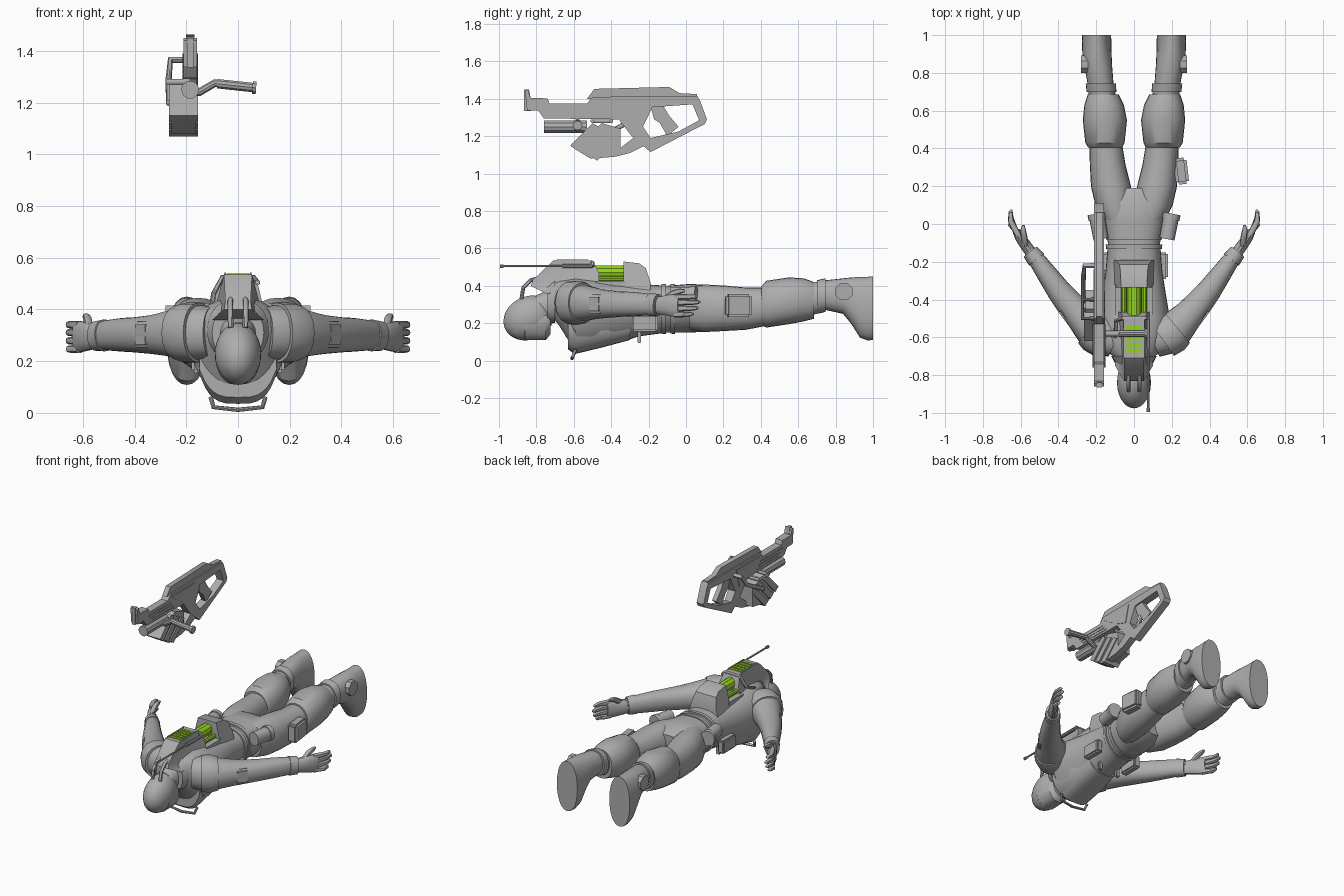
import bpy, bmesh, math
from mathutils import Vector, Matrix

def material(name, rgb):
    m = bpy.data.materials.new(name)
    m.diffuse_color = (*rgb, 1)
    return m

GREY = material("grey", (0.42, 0.42, 0.42))
GREEN = material("lime_green", (0.30, 0.66, 0.012))

def finish(ob, mat=GREY, mirror=False, angle=35):
    ob.data.materials.clear()
    ob.data.materials.append(mat)
    bpy.ops.object.select_all(action='DESELECT')
    bpy.context.view_layer.objects.active = ob
    ob.select_set(True)
    bpy.ops.object.shade_smooth_by_angle(angle=math.radians(angle))
    if mirror:
        ob.modifiers.new("mirror", 'MIRROR')
    return ob

def from_bmesh(name, bm, **kw):
    bmesh.ops.recalc_face_normals(bm, faces=bm.faces)
    me = bpy.data.meshes.new(name)
    bm.to_mesh(me)
    bm.free()
    ob = bpy.data.objects.new(name, me)
    bpy.context.collection.objects.link(ob)
    return finish(ob, **kw)

def loft(name, stations, n=20, p=2.2, flat=False, taper=0.0, **kw):
    """Skin superellipse rings; station = x, y, z, half width, half height."""
    bm = bmesh.new()
    pts = [Vector(s[:3]) for s in stations]
    rings = []
    for i, s in enumerate(stations):
        t = (pts[min(i + 1, len(pts) - 1)] - pts[max(i - 1, 0)]).normalized()
        if flat:
            t = Vector((0, 1, 0))
        side = t.cross(Vector((0, 0, 1))).normalized()
        up = side.cross(t)
        ring = []
        for k in range(n):
            a = 2 * math.pi * k / n
            c, d = math.cos(a), math.sin(a)
            u = math.copysign(abs(c) ** (2 / p), c)
            v = math.copysign(abs(d) ** (2 / p), d)
            w = u * (1 - taper * max(0, -v))
            ring.append(bm.verts.new(pts[i] + side * w * s[3] + up * v * s[4]))
        rings.append(ring)
    for r, q in zip(rings, rings[1:]):
        for k in range(n):
            bm.faces.new((r[k], r[(k + 1) % n], q[(k + 1) % n], q[k]))
    bm.faces.new(rings[0])
    bm.faces.new(rings[-1])
    return from_bmesh(name, bm, **kw)

def curve_object(name, cu, **kw):
    tmp = bpy.data.objects.new(name + "_curve", cu)
    bpy.context.collection.objects.link(tmp)
    me = bpy.data.meshes.new_from_object(tmp.evaluated_get(bpy.context.evaluated_depsgraph_get()))
    bpy.data.objects.remove(tmp)
    ob = bpy.data.objects.new(name, me)
    bpy.context.collection.objects.link(ob)
    return finish(ob, **kw)

def add_spline(cu, pts, cyclic):
    sp = cu.splines.new('POLY')
    sp.points.add(len(pts) - 1)
    for q, co in zip(sp.points, pts):
        q.co = (*co, 0, 1) if len(co) == 2 else (*co, 1)
    sp.use_cyclic_u = cyclic

def tube(name, pts, r, **kw):
    cu = bpy.data.curves.new(name, 'CURVE')
    cu.dimensions = '3D'
    cu.bevel_depth, cu.bevel_resolution, cu.use_fill_caps = r, 3, True
    add_spline(cu, pts, False)
    return curve_object(name, cu, **kw)

def prism(name, loops, cx, half, shape=None, **kw):
    """Side outline(s) in y, z pushed out along x; extra loops are holes."""
    cu = bpy.data.curves.new(name, 'CURVE')
    cu.dimensions, cu.fill_mode, cu.extrude = '2D', 'BOTH', half
    for lp in loops:
        add_spline(cu, lp, True)
    ob = curve_object(name, cu, **kw)
    ob.data.transform(Matrix(((0, 0, 1, cx), (1, 0, 0, 0), (0, 1, 0, 0), (0, 0, 0, 1))))
    if shape:
        for v in ob.data.vertices:
            v.co.x = cx + (v.co.x - cx) * shape(v.co.y, v.co.z)
    return ob

def box(name, c, s, rot_z=0, mat=GREY, mirror=False):
    bm = bmesh.new()
    bmesh.ops.create_cube(bm, size=1, matrix=Matrix.Translation(c) @ Matrix.Rotation(rot_z, 4, 'Z') @ Matrix.Diagonal((*s, 1)))
    bmesh.ops.bevel(bm, geom=bm.edges[:], offset=min(s) * 0.2, segments=2, affect='EDGES')
    return from_bmesh(name, bm, mat=mat, mirror=mirror)

def ball(name, c, s, tilt=0, **kw):
    bm = bmesh.new()
    bmesh.ops.create_uvsphere(bm, u_segments=24, v_segments=16, radius=1, matrix=Matrix.Translation(c) @ Matrix.Rotation(tilt, 4, 'X') @ Matrix.Diagonal((*s, 1)))
    return from_bmesh(name, bm, **kw)

# torso, chest armour and belt
loft("torso", [(0, -.72, .33, .08, .09), (0, -.68, .31, .14, .12), (0, -.59, .245, .185, .20),
               (0, -.5, .25, .19, .185), (0, -.38, .255, .17, .165), (0, -.25, .27, .15, .14),
               (0, -.1, .275, .138, .125), (0, .02, .28, .165, .13), (0, .12, .28, .18, .125),
               (0, .19, .28, .12, .09)], n=32, p=2.5, flat=True, taper=.25)
loft("chest_plate", [(0, -.63, .17, .15, .11), (0, -.595, .15, .15, .115), (0, -.45, .16, .145, .09),
                     (0, -.3, .18, .12, .07)], n=24, p=3.5, flat=True, taper=.3)
tube("collar_bar", [(-.105, -.59, .06), (-.095, -.605, .022), (0, -.61, .012), (.095, -.605, .022), (.105, -.59, .06)], .009)
for y in (-.07, -.12):
    loft("belt", [(0, y - .012, .277, .148, .133), (0, y + .012, .277, .15, .134)], n=32, p=2.5, flat=True, taper=.2)
box("chest_clasp", (.07, -.25, .125), (.03, .02, .06), mirror=True)

# head
loft("neck", [(0, -.8, .28, .06, .07), (0, -.68, .31, .08, .09)], flat=True)
ball("helmet", (0, -.84, .228), (.09, .14, .115), tilt=math.radians(25))
loft("face_mask", [(0, -.885, .19, .06, .06), (0, -.86, .185, .085, .076), (0, -.75, .185, .08, .076), (0, -.725, .2, .06, .06)],
     p=3, flat=True, taper=.3)
ball("visor", (0, -.895, .185), (.07, .06, .075), tilt=math.radians(25))
loft("neck_guard", [(0, -.74, .31, .10, .105), (0, -.7, .32, .12, .12)], n=24, flat=True)

# arms
loft("arm", [(.10, -.62, .31, .09, .1), (.17, -.59, .31, .105, .11), (.225, -.55, .308, .098, .098),
             (.29, -.48, .305, .08, .083), (.335, -.43, .303, .074, .075), (.40, -.35, .302, .064, .068),
             (.45, -.28, .302, .056, .065), (.51, -.195, .3, .046, .058), (.55, -.145, .295, .034, .05)], mirror=True)
loft("shoulder_pad", [(.15, -.61, .31, .108, .116), (.2, -.575, .31, .113, .116), (.23, -.55, .31, .103, .105)], mirror=True)
box("elbow_pad", (.355, -.475, .303), (.06, .09, .10), -.65, mirror=True)
loft("wrist_cuff", [(.515, -.19, .3, .05, .062), (.548, -.148, .297, .045, .058)], mirror=True)
loft("palm", [(.54, -.16, .295, .03, .045), (.575, -.11, .295, .03, .053), (.605, -.07, .295, .026, .06),
              (.625, -.035, .295, .02, .058)], n=14, mirror=True)
for i, z in enumerate((.247, .279, .311, .341)):
    k = (-.025, 0, .01, -.005)[i]
    loft("finger", [(.612, -.06, z, .016, .016), (.635, -.02, z, .017, .016), (.652, .02 + k, z, .015, .014),
                    (.653, .055 + k, z + .002, .011, .011), (.648, .066 + k, z + .003, .005, .005)], n=10, mirror=True)
loft("thumb", [(.575, -.11, .33, .016, .02), (.582, -.065, .362, .017, .017), (.587, -.03, .372, .014, .014),
               (.586, -.006, .374, .007, .008)], n=10, mirror=True)

# legs and boots
loft("thigh", [(.08, .02, .28, .085, .115), (.105, .1, .28, .1, .127), (.122, .2, .28, .106, .122),
               (.14, .32, .278, .094, .113), (.152, .45, .29, .085, .1)], n=24, flat=True, mirror=True)
loft("shin_guard", [(.153, .405, .295, .09, .105), (.154, .43, .302, .104, .125), (.154, .55, .32, .117, .125),
                    (.158, .63, .325, .105, .115), (.163, .685, .322, .082, .098)], n=24, flat=True, mirror=True)
loft("boot", [(.165, .66, .325, .072, .088), (.178, .75, .35, .069, .08), (.19, .84, .345, .074, .095),
              (.195, .885, .32, .077, .125), (.197, .93, .285, .078, .162), (.198, .97, .278, .078, .17),
              (.198, 1.0, .28, .077, .17)], n=24, flat=True, mirror=True)
loft("ankle_strap", [(.172, .7, .34, .079, .09), (.176, .745, .35, .08, .09)], n=24, flat=True, mirror=True)
prism("ankle_disc", [[(.845 + .05 * math.cos(a * math.pi / 4 + .39), .37 + .05 * math.sin(a * math.pi / 4 + .39)) for a in range(8)]],
      .262, .018, mirror=True)

# pouches and hip canisters
box("thigh_pocket", (.25, .28, .295), (.07, .14, .125), .12)
loft("hip_canister", [(.175, -.08, .35, .04, .045), (.195, .03, .35, .042, .045)], mirror=True)
loft("canister_lid", [(.194, .025, .35, .047, .05), (.2, .055, .35, .047, .05)], mirror=True)
box("waist_pouch", (.155, -.22, .2), (.05, .14, .09), mirror=True)

# backpack with green vents and power cells
prism("backpack", [[(-.83, .40), (-.82, .43), (-.71, .535), (-.5, .535), (-.465, .47), (-.465, .36), (-.75, .36)]], 0, .10,
      lambda y, z: (1 - 2.6 * max(0, z - .36)) * (1 if y > -.78 else .6))
prism("rear_pack", [[(-.335, .53), (-.25, .52), (-.215, .495), (-.19, .42), (-.19, .36), (-.335, .36)]], 0, .11,
      lambda y, z: 1 - 2.2 * max(0, z - .36))
prism("pack_bed", [[(-.48, .425), (-.32, .425), (-.32, .36), (-.48, .36)]], 0, .1)
tube("power_cell", [(0, -.49, .47), (0, -.31, .47)], .04, mat=GREEN)
tube("power_line", [(.055, -.49, .438), (.055, -.31, .438)], .015, mat=GREEN, mirror=True)
for i in range(5):
    box("vent", (0, -.67 + .031 * i, .536), (.085, .02, .008), mat=GREEN)
box("vent_frame", (.049, -.608, .533), (.01, .17, .018), mirror=True)
tube("air_hose", [(.028, -.79, .44), (.03, -.83, .43), (.03, -.87, .39), (.028, -.88, .33)], .011, mirror=True)
tube("antenna", [(.075, -.995, .505), (.075, -.5, .505)], .006)
tube("antenna_tip", [(.075, -.995, .505), (.075, -.975, .505)], .01)
tube("antenna_mount", [(.075, -.66, .505), (.075, -.5, .505)], .011)
tube("pack_rail", [(-.1, -.6, .42), (-.095, -.51, .46), (-.06, -.5, .525), (.06, -.5, .525), (.075, -.5, .505)], .01)

# rifle
GX = -.185
prism("rifle_body", [[(-.86, 1.44), (-.845, 1.45), (-.832, 1.405), (-.74, 1.402), (-.73, 1.375), (-.53, 1.375), (-.5, 1.41),
                      (.06, 1.415), (.075, 1.39), (.112, 1.29), (.1, 1.265), (-.19, 1.115), (-.29, 1.2), (-.36, 1.29),
                      (-.76, 1.295), (-.79, 1.337), (-.85, 1.337)],
                     [(-.23, 1.25), (-.18, 1.355), (.035, 1.37), (.07, 1.285), (-.04, 1.225), (-.19, 1.19)]], GX, .026)
prism("top_rail", [[(-.53, 1.40), (-.49, 1.453), (-.09, 1.463), (-.035, 1.43), (.06, 1.425), (.06, 1.405)]], GX, .017)
prism("rifle_grip", [[(-.19, 1.36), (-.12, 1.36), (-.09, 1.31), (-.04, 1.25), (-.1, 1.2), (-.14, 1.27), (-.17, 1.29)]], GX, .016)
prism("front_sight", [[(-.865, 1.335), (-.865, 1.45), (-.84, 1.45), (-.83, 1.4), (-.83, 1.335)]], GX, .012)
for i in range(3):
    box("barrel_fin", (GX, -.62 + .02 * i, 1.35 - .02 * i), (.058, .24, .008))
prism("stock_panel", [[(-.5, 1.39), (-.24, 1.39), (-.27, 1.27), (-.36, 1.3)]], GX, .03)
tube("lower_barrel", [(GX, -.76, 1.25), (GX, -.53, 1.25)], .035)

# rifle magazine, guard, side handle and side rail
prism("magazine", [[(-.60, 1.135), (-.45, 1.27), (-.35, 1.24), (-.35, 1.11), (-.51, 1.08)]], -.21, .048)
for i in range(3):
    y, z = .055 * i, -.028 * i
    prism("magazine_rib", [[(-.62 + y, 1.15 + z), (-.5 + y, 1.27 + z), (-.465 + y, 1.25 + z), (-.585 + y, 1.125 + z)]], -.21, .056)
prism("trigger_guard", [[(-.5, 1.08), (-.36, 1.13), (-.27, 1.2), (-.2, 1.16), (-.3, 1.11), (-.38, 1.09)]], GX, .024)
tube("handle_arm", [(GX, -.58, 1.24), (-.15, -.58, 1.24), (-.09, -.58, 1.275), (-.06, -.58, 1.272)], .016)
tube("side_handle", [(-.08, -.58, 1.273), (.06, -.58, 1.258)], .019)
tube("handle_cap", [(.056, -.58, 1.258), (.07, -.58, 1.257)], .026)
tube("side_rail", [(GX, -.22, 1.365), (-.262, -.22, 1.365), (-.268, -.28, 1.29), (-.268, -.45, 1.2), (GX, -.48, 1.2)], .013)
tube("side_rail_brace", [(GX, -.4, 1.28), (-.272, -.4, 1.28), (-.272, -.5, 1.28), (GX, -.5, 1.28)], .011)
